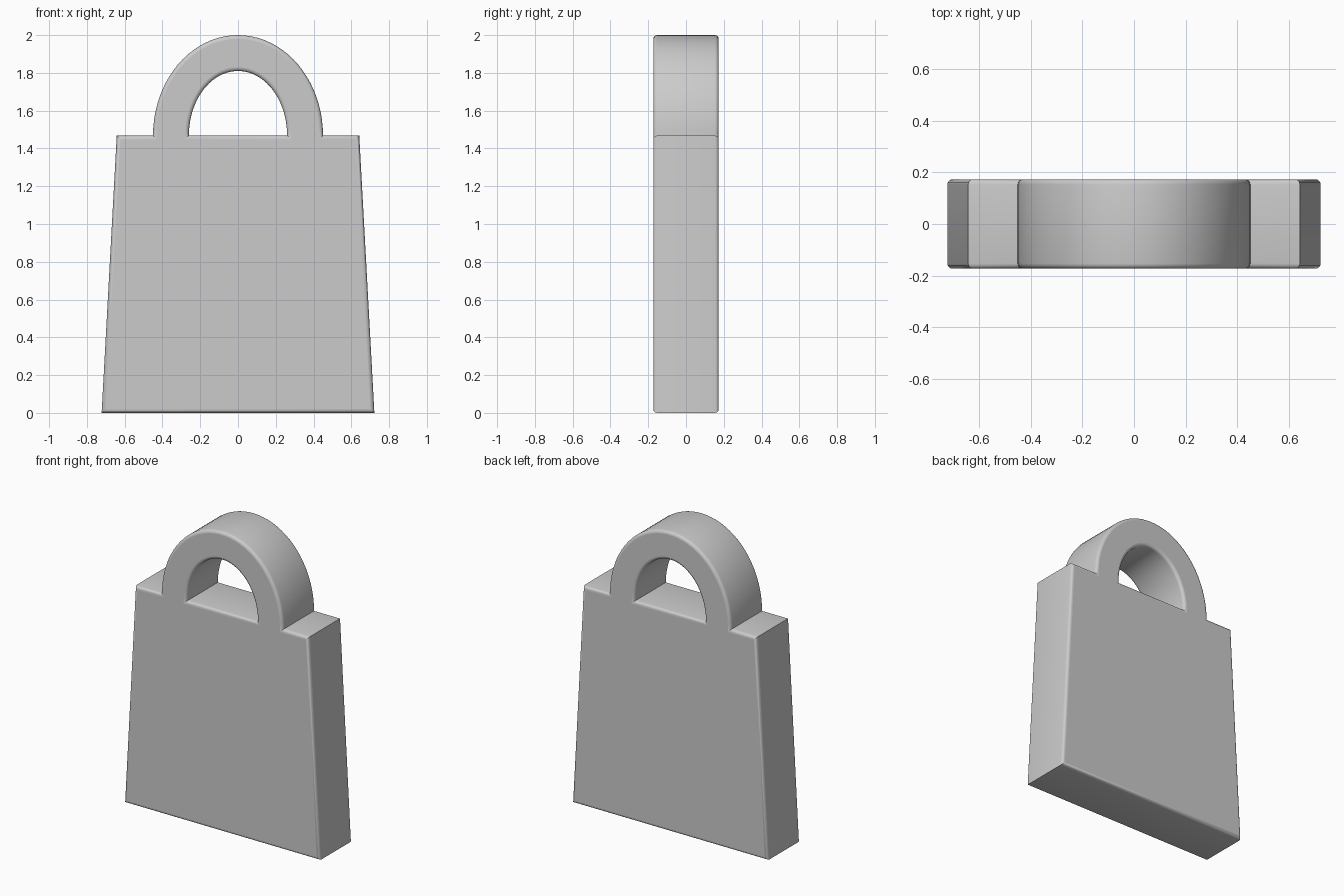
import bpy
import math

if "Cube" in bpy.data.objects:
    bpy.data.objects.remove(bpy.data.objects["Cube"])

THICK = 0.346      # full depth front to back
ROUND = 0.02       # rounded front and back rims
TOP = 1.468        # top of the bag body


def arch(a, b, n=40):
    """Half ellipse standing on the bag top, from right to left."""
    return [(a * math.cos(math.pi * i / n), TOP + b * math.sin(math.pi * i / n))
            for i in range(n + 1)]


# Outer silhouette: tapered body with the handle arch on top
outline = ([(-0.722, 0), (0.722, 0), (0.642, TOP)]
           + arch(0.45, 2.0 - TOP) + [(-0.642, TOP)])
# Opening under the handle
opening = arch(0.26, 1.81 - TOP)[::-1]

curve = bpy.data.curves.new("bag", 'CURVE')
curve.dimensions = '2D'
curve.fill_mode = 'BOTH'
curve.extrude = THICK / 2 - ROUND
curve.bevel_depth = ROUND
curve.bevel_resolution = 3
curve.offset = -ROUND
for pts in (outline, opening):
    spline = curve.splines.new('POLY')
    spline.points.add(len(pts) - 1)
    for p, (x, z) in zip(spline.points, pts):
        p.co = (x, z, 0, 1)
    spline.use_cyclic_u = True

# Bag with handle, stood upright and turned into a mesh
bag = bpy.data.objects.new("bag_with_handle", curve)
bpy.context.collection.objects.link(bag)
bag.rotation_euler = (math.pi / 2, 0, 0)
bpy.context.view_layer.objects.active = bag
bag.select_set(True)
bpy.ops.object.convert(target='MESH')
bpy.ops.object.shade_smooth_by_angle(angle=math.radians(35))
